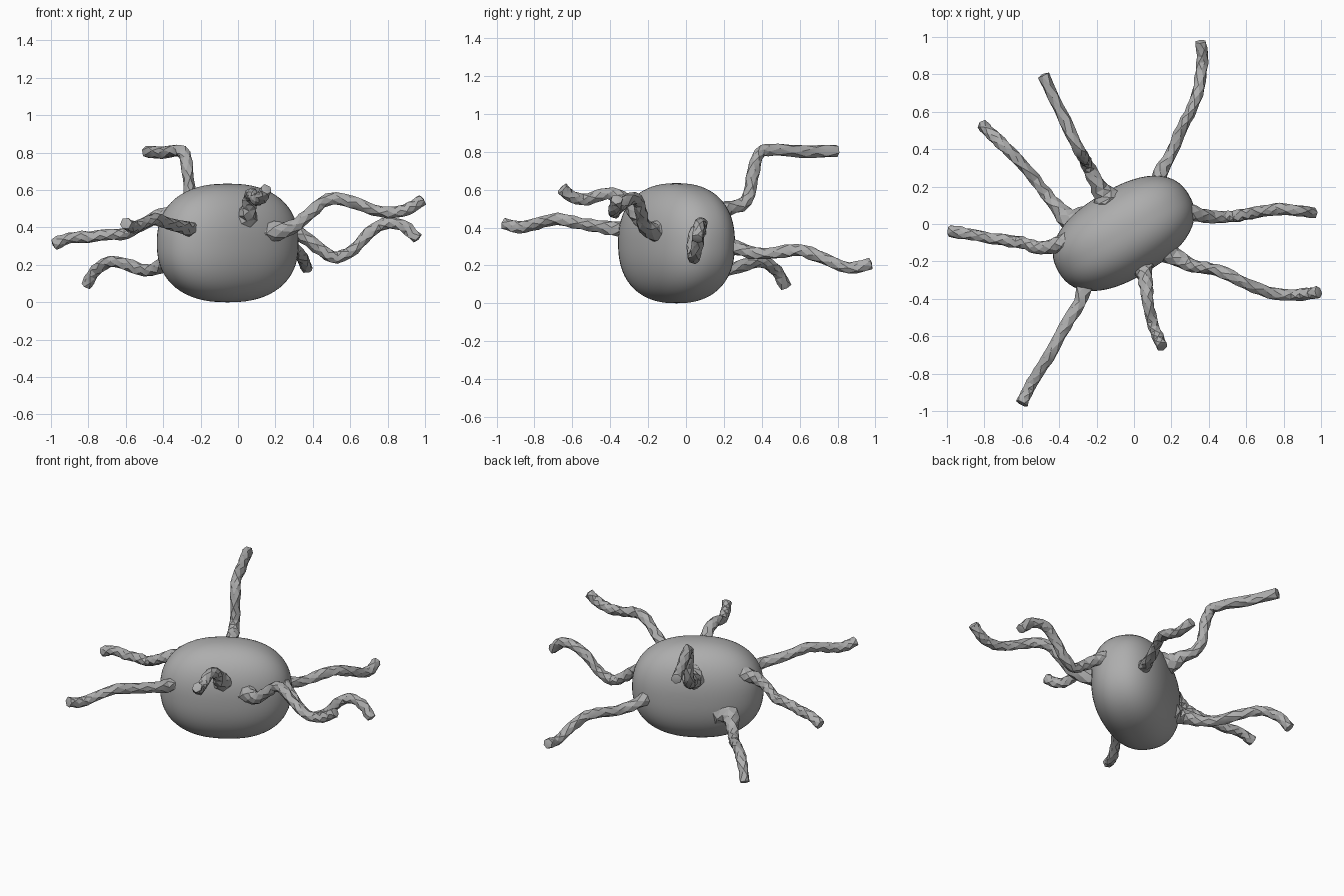
import bpy, bmesh, math, random
from mathutils import Vector

if "Cube" in bpy.data.objects:
    bpy.data.objects.remove(bpy.data.objects["Cube"])

random.seed(4)
grey = bpy.data.materials.new("warm_grey")
grey.diffuse_color = (0.42, 0.42, 0.42, 1)
grey.use_nodes = True
grey.node_tree.nodes["Principled BSDF"].inputs["Base Color"].default_value = grey.diffuse_color
CENTRE = Vector((-0.055, -0.05, 0.317))


def finish(name, bm, angle):
    mesh = bpy.data.meshes.new(name)
    bm.to_mesh(mesh)
    bm.free()
    ob = bpy.data.objects.new(name, mesh)
    bpy.context.collection.objects.link(ob)
    mesh.materials.append(grey)
    bpy.ops.object.select_all(action='DESELECT')
    ob.select_set(True)
    bpy.context.view_layer.objects.active = ob
    bpy.ops.object.shade_smooth_by_angle(angle=math.radians(angle))
    return ob


# Body: a slightly boxy ellipsoid turned about the vertical axis
def make_body():
    bm = bmesh.new()
    bmesh.ops.create_uvsphere(bm, u_segments=56, v_segments=36, radius=1)
    turn = math.radians(31)
    for v in bm.verts:
        p = v.co
        n = sum(abs(c) ** 2.35 for c in p) ** (1 / 2.35)
        p = p / n
        x, y, z = p.x * 0.405, p.y * 0.24, p.z * 0.317
        v.co = CENTRE + Vector((x * math.cos(turn) - y * math.sin(turn),
                                x * math.sin(turn) + y * math.cos(turn), z))
    finish("body", bm, 60)


def spline(pts, steps=3):
    """Catmull-Rom curve through the points."""
    ext = [pts[0] * 2 - pts[1]] + pts + [pts[-1] * 2 - pts[-2]]
    out = []
    for i in range(1, len(ext) - 2):
        a, b, c, d = ext[i - 1:i + 3]
        for s in range(steps):
            t = s / steps
            out.append(0.5 * (2 * b + (c - a) * t + (2 * a - 5 * b + 4 * c - d) * t * t
                              + (3 * b - a - 3 * c + d) * t ** 3))
    return out + [pts[-1]]


# Tentacle: rough six-sided tube, flared where it leaves the body
def make_tentacle(name, points, sides=6):
    pts = [Vector(p) for p in points]
    inner = Vector((CENTRE.x, CENTRE.y, pts[0].z))
    path = spline([pts[0].lerp(inner, 0.35)] + pts)
    bm = bmesh.new()
    rings, dist, prev_t, side = [], 0.0, None, None
    for i, p in enumerate(path):
        t = (path[min(i + 1, len(path) - 1)] - path[max(i - 1, 0)]).normalized()
        if side is None:
            side = t.orthogonal().normalized()
        else:
            side = prev_t.rotation_difference(t) @ side
            dist += (p - path[i - 1]).length
        prev_t = t
        up = t.cross(side)
        r = 0.033 + 0.05 * math.exp(-max(dist - 0.06, 0) / 0.07)
        ring = []
        for k in range(sides):
            a = math.tau * (k + 0.5 * (i % 2)) / sides
            rr = r * random.uniform(0.86, 1.1)
            ring.append(bm.verts.new(p + (side * math.cos(a) + up * math.sin(a)) * rr))
        rings.append(ring)
    for i in range(len(rings) - 1):
        a, b = rings[i], rings[i + 1]
        for k in range(sides):
            n = (k + 1) % sides
            # alternate rings are half a step round, giving triangle facets
            if i % 2 == 0:
                bm.faces.new((a[k], a[n], b[k]))
                bm.faces.new((a[n], b[n], b[k]))
            else:
                bm.faces.new((a[k], a[n], b[n]))
                bm.faces.new((a[k], b[n], b[k]))
    bm.faces.new(list(reversed(rings[0])))
    tip = bm.verts.new(path[-1] + prev_t * 0.008)
    for k in range(sides):
        bm.faces.new((rings[-1][k], rings[-1][(k + 1) % sides], tip))
    bmesh.ops.recalc_face_normals(bm, faces=bm.faces)
    finish(name, bm, 24)


make_body()

make_tentacle("left_tentacle", [
    (-.36, -.10, .46), (-.44, -.12, .45), (-.52, -.125, .41), (-.6, -.10, .37),
    (-.7, -.085, .36), (-.8, -.07, .35), (-.9, -.05, .345), (-.985, -.04, .31)])
make_tentacle("back_left_low_tentacle", [
    (-.35, .03, .23), (-.42, .10, .19), (-.5, .20, .17), (-.6, .32, .205),
    (-.69, .41, .215), (-.76, .48, .17), (-.81, .525, .09)])
make_tentacle("back_left_high_tentacle", [
    (-.15, .14, .47), (-.20, .22, .50), (-.25, .32, .54), (-.265, .35, .66),
    (-.28, .375, .77), (-.31, .43, .81), (-.40, .62, .80), (-.485, .795, .805)])
make_tentacle("back_right_tentacle", [
    (.11, .18, .31), (.14, .27, .29), (.20, .38, .26), (.26, .52, .275),
    (.31, .62, .275), (.345, .73, .235), (.365, .86, .185), (.355, .975, .21)])
make_tentacle("right_low_tentacle", [
    (.27, .07, .39), (.35, .05, .35), (.45, .035, .275), (.53, .04, .24),
    (.62, .055, .285), (.70, .07, .37), (.78, .08, .42), (.88, .07, .41), (.96, .06, .34)])
make_tentacle("right_high_tentacle", [
    (.18, -.15, .38), (.29, -.215, .40), (.38, -.235, .47), (.48, -.26, .55),
    (.60, -.32, .54), (.72, -.365, .495), (.84, -.38, .48), (.92, -.375, .505),
    (.985, -.365, .55)])
make_tentacle("front_short_tentacle", [
    (.03, -.21, .44), (.055, -.27, .49), (.065, -.34, .56), (.075, -.42, .58),
    (.095, -.52, .55), (.125, -.60, .56), (.15, -.655, .605)])
make_tentacle("front_left_tentacle", [
    (-.25, -.31, .39), (-.29, -.42, .40), (-.37, -.55, .42), (-.44, -.68, .445),
    (-.51, -.79, .42), (-.56, -.88, .40), (-.60, -.96, .42)])
